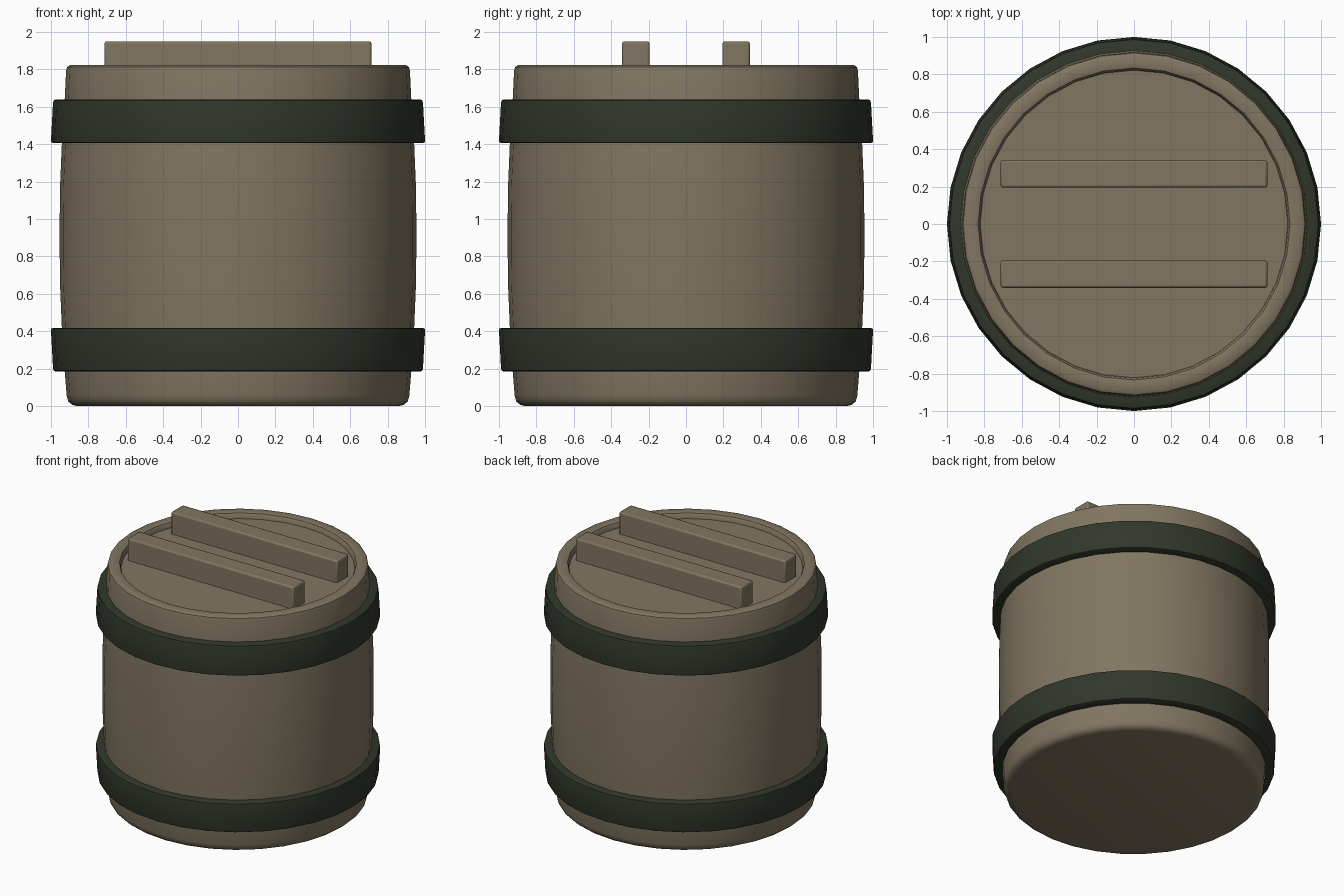
import bpy, bmesh, math

if "Cube" in bpy.data.objects:
    bpy.data.objects.remove(bpy.data.objects["Cube"])

SIDES = 32


def material(name, rgb):
    mat = bpy.data.materials.new(name)
    mat.diffuse_color = (*rgb, 1)
    mat.use_nodes = True
    mat.node_tree.nodes["Principled BSDF"].inputs["Base Color"].default_value = mat.diffuse_color
    return mat


tan = material("tan", (0.22, 0.18, 0.12))
dark_green = material("dark_green", (0.03, 0.038, 0.024))


def finish(obj, mat, angle=40):
    obj.data.materials.append(mat)
    bpy.ops.object.select_all(action='DESELECT')
    obj.select_set(True)
    bpy.context.view_layer.objects.active = obj
    bpy.ops.object.shade_smooth_by_angle(angle=math.radians(angle))


def lathe(name, profile, mat, closed=False):
    """Spin (radius, z) points around z; open profiles get flat end caps."""
    bm = bmesh.new()
    rings = []
    for r, z in profile:
        rings.append([bm.verts.new((r * math.cos(2 * math.pi * i / SIDES),
                                    r * math.sin(2 * math.pi * i / SIDES), z))
                      for i in range(SIDES)])
    pairs = list(zip(rings, rings[1:]))
    if closed:
        pairs.append((rings[-1], rings[0]))
    else:
        bm.faces.new(rings[0])
        bm.faces.new(rings[-1])
    for a, b in pairs:
        for i in range(SIDES):
            j = (i + 1) % SIDES
            bm.faces.new((a[i], a[j], b[j], b[i]))
    bmesh.ops.recalc_face_normals(bm, faces=bm.faces)
    mesh = bpy.data.meshes.new(name)
    bm.to_mesh(mesh)
    bm.free()
    obj = bpy.data.objects.new(name, mesh)
    bpy.context.collection.objects.link(obj)
    finish(obj, mat)


# Bulging barrel with rounded foot, raised rim and recessed lid
lathe("barrel_body", [
    (0.86, 0.0), (0.888, 0.007), (0.908, 0.025), (0.916, 0.055),
    (0.927, 0.19), (0.942, 0.42), (0.952, 0.66), (0.954, 0.91),
    (0.952, 1.16), (0.942, 1.40), (0.927, 1.63), (0.919, 1.795),
    (0.914, 1.813), (0.898, 1.822), (0.85, 1.822), (0.834, 1.818),
    (0.826, 1.805), (0.822, 1.78)], tan)

# Two hoops, mirrored about mid height, flaring towards the middle
for name, mirror in (("upper_hoop", False), ("lower_hoop", True)):
    points = [(0.90, 1.405), (0.988, 1.405), (0.998, 1.41), (1.0, 1.42),
              (0.989, 1.622), (0.986, 1.633), (0.977, 1.638), (0.90, 1.638)]
    if mirror:
        points = [(r, 1.823 - z) for r, z in points]
    lathe(name, points, dark_green, closed=True)

# Two bars across the lid
for name, y in (("back_lid_bar", 0.268), ("front_lid_bar", -0.268)):
    bpy.ops.mesh.primitive_cube_add(size=1, location=(0, y, 1.855))
    bar = bpy.context.object
    bar.name = name
    bar.scale = (1.426, 0.146, 0.19)
    bpy.ops.object.transform_apply(location=False, rotation=False, scale=True)
    bevel = bar.modifiers.new("bevel", 'BEVEL')
    bevel.width = 0.012
    bevel.segments = 2
    finish(bar, tan)
